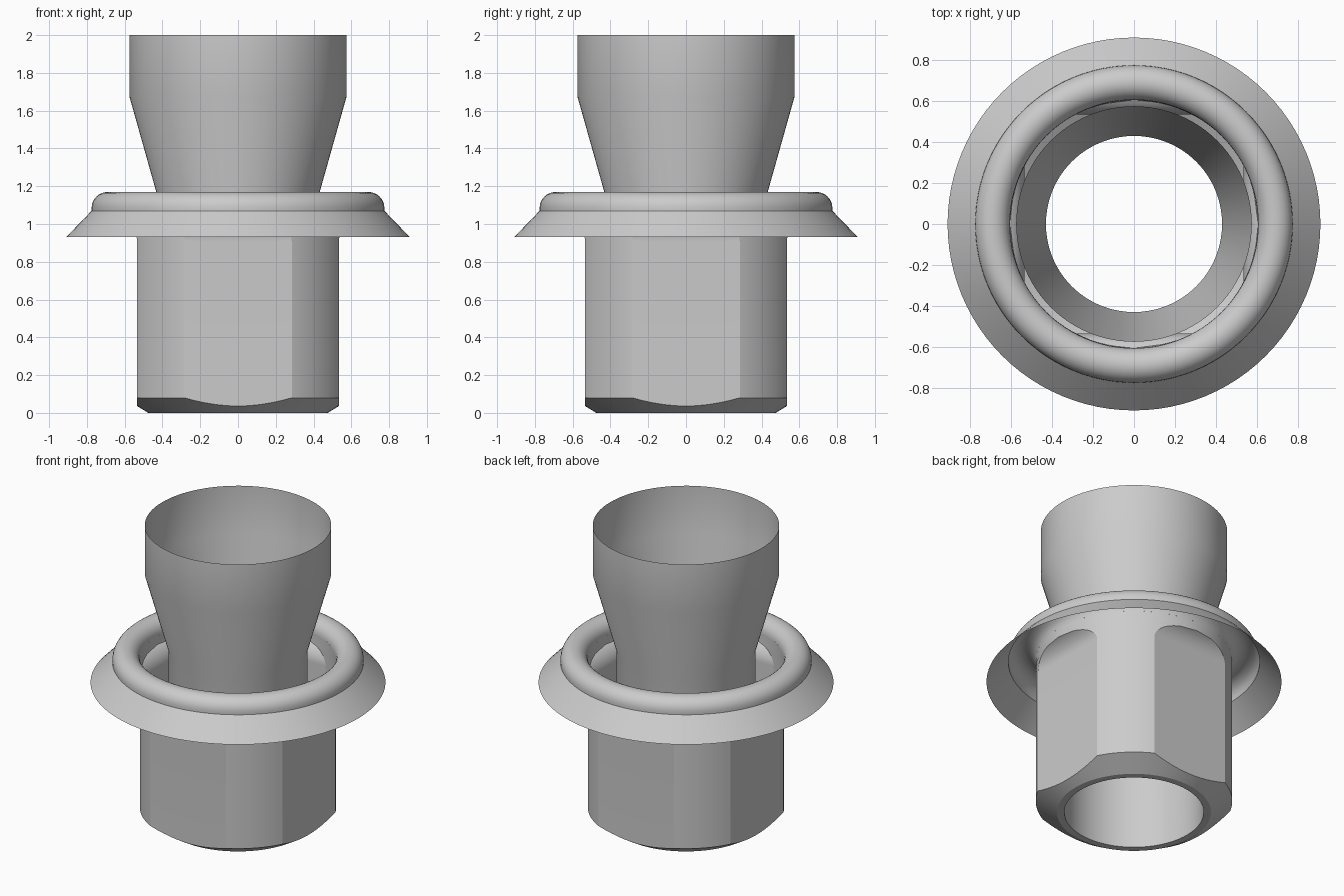
import bpy, bmesh, math

if "Cube" in bpy.data.objects:
    bpy.data.objects.remove(bpy.data.objects["Cube"])

metal = bpy.data.materials.new("grey metal")
metal.diffuse_color = (0.6, 0.6, 0.6, 1)
metal.use_nodes = True
metal.node_tree.nodes["Principled BSDF"].inputs["Base Color"].default_value = metal.diffuse_color

R = 0.606          # outer radius of the body
FLAT = 0.535       # distance of the four flats from the axis
FILLET = 0.13      # run-out radius at the top of each flat
FILLET_Z = 0.91    # height where the run-out starts
CHAMFER_Z, RIM = 0.08, 0.475


def skin(name, rings):
    """Join closed rings of points into a smooth shaded surface."""
    bm = bmesh.new()
    rows = [[bm.verts.new(p) for p in ring] for ring in rings]
    n = len(rows[0])
    for a, b in zip(rows, rows[1:]):
        for i in range(n):
            j = (i + 1) % n
            bm.faces.new((a[i], a[j], b[j], b[i]))
    bmesh.ops.remove_doubles(bm, verts=bm.verts, dist=1e-5)
    mesh = bpy.data.meshes.new(name)
    bm.to_mesh(mesh)
    bm.free()
    mesh.materials.append(metal)
    obj = bpy.data.objects.new(name, mesh)
    bpy.context.collection.objects.link(obj)
    bpy.ops.object.select_all(action='DESELECT')
    obj.select_set(True)
    bpy.context.view_layer.objects.active = obj
    bpy.ops.object.shade_smooth_by_angle(angle=math.radians(20))
    return obj


def circle(r, z, n=96):
    return [(r * math.cos(2 * math.pi * i / n), r * math.sin(2 * math.pi * i / n), z)
            for i in range(n)]


def flatted(d, place, n_flat=12, n_round=10):
    """Round ring cut by four flats at distance d; place(r) gives (r, z)."""
    phi = math.acos(min(1, d / R))
    q = math.pi / 4
    offsets = [-q + (q - phi) * i / n_round for i in range(n_round)]
    offsets += [-phi + 2 * phi * i / n_flat for i in range(n_flat)]
    offsets += [phi + (q - phi) * i / n_round for i in range(n_round)]
    pts = []
    for k in range(4):
        for t in offsets:
            r, z = place(min(R, d / math.cos(t)))
            a = t + k * math.pi / 2
            pts.append((r * math.cos(a), r * math.sin(a), z))
    return pts


# Body: bottom rim, conical chamfer, four flats with curved run-outs, round top
slope = CHAMFER_Z / (R - RIM)
rings = [flatted(FLAT, lambda r: (0.43, 0)),
         flatted(FLAT, lambda r: (RIM, 0)),
         flatted(FLAT, lambda r: (r, (r - RIM) * slope)),
         flatted(FLAT, lambda r: (r, FILLET_Z))]
end = math.acos(1 - (R - FLAT) / FILLET)
for i in range(1, 11):
    a = end * i / 10
    d = R if i == 10 else FLAT + FILLET * (1 - math.cos(a))
    z = FILLET_Z + FILLET * math.sin(a)
    rings.append(flatted(d, lambda r, z=z: (r, z)))
rings.append(flatted(R, lambda r: (r, 1.085)))
skin("body", rings)

# Collar: rounded bead that rolls over into a conical skirt
mid, bead = (R + 0.775) / 2, (0.775 - R) / 2
profile = [(mid - bead * math.cos(math.pi * i / 16), 1.085 + bead * math.sin(math.pi * i / 16))
           for i in range(17)]
profile += [(0.775, 1.07), (0.91, 0.93)]
skin("collar", [circle(r, z) for r, z in reversed(profile)])

# Tube: straight bore widening to a cylindrical mouth
skin("flared_tube", [circle(r, z) for r, z in
                     [(0.43, 0), (0.43, 1.16), (0.575, 1.675), (0.575, 2)]])
